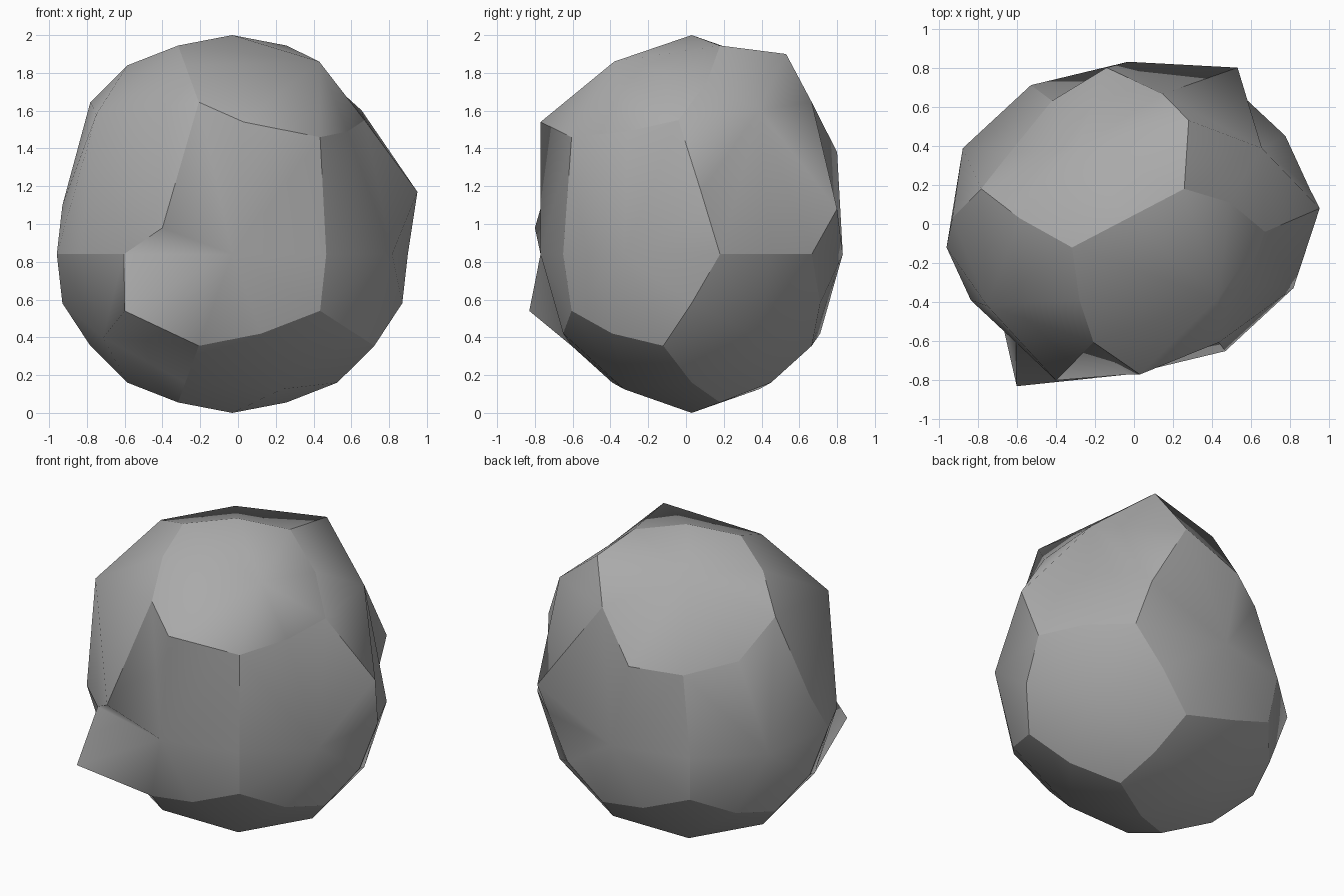
import bpy
import bmesh
import math
from mathutils import Matrix, Vector

# Remove the default object only
default_cube = bpy.data.objects.get("Cube")
if default_cube:
    bpy.data.objects.remove(default_cube, do_unlink=True)

GOLDEN = (1 + math.sqrt(5)) / 2
SIGNS = (-1, 1)


def make_material(name, grey):
    """Plain matte material with one flat colour."""
    material = bpy.data.materials.new(name)
    material.use_nodes = True
    colour = (grey, grey, grey, 1)
    material.diffuse_color = colour
    shader = material.node_tree.nodes["Principled BSDF"]
    shader.inputs["Base Color"].default_value = colour
    shader.inputs["Roughness"].default_value = 0.9
    return material


def add_dodecahedron(bm):
    """Twelve pentagons with one edge lying level at the top."""
    short, long = 1 / GOLDEN, GOLDEN
    for a in SIGNS:
        for b in SIGNS:
            bm.verts.new((a * short, 0, b * long))
            bm.verts.new((0, a * long, b * short))
            bm.verts.new((a * long, b * short, 0))
            for c in SIGNS:
                bm.verts.new((a, b, c))
    bmesh.ops.convex_hull(bm, input=bm.verts[:])
    bmesh.ops.dissolve_limit(bm, angle_limit=math.radians(5),
                             verts=bm.verts[:], edges=bm.edges[:])
    bmesh.ops.recalc_face_normals(bm, faces=bm.faces[:])


def round_out(bm):
    """Split edges and facets, then push every corner onto the unit sphere."""
    bmesh.ops.bisect_edges(bm, edges=bm.edges[:], cuts=1)
    fans = bmesh.ops.poke(bm, faces=bm.faces[:])
    centres = set(fans["verts"])
    for vert in bm.verts:
        vert.co.normalize()
    # Ridges between the pentagons stay crisp
    for edge in bm.edges:
        edge.smooth = not centres.isdisjoint(edge.verts)
    for face in bm.faces:
        face.smooth = True


def shape_boulder(bm):
    """Turn and squash the ball, and lift its upper part to a taller crown."""
    bm.transform(Matrix.Rotation(math.atan(1 / GOLDEN), 4, "Z"))
    for vert in bm.verts:
        x, y, z = vert.co
        lift = 0.32 if z > 0.33 else 0
        vert.co = (0.946 * x - 0.03, 0.8 * y + 0.03, 0.84 * (z + 1) + lift)


def chip(bm, corners):
    """Move the nearest corner of the boulder to each chipped position."""
    for corner in map(Vector, corners):
        nearest = min(bm.verts, key=lambda vert: (vert.co - corner).length)
        nearest.co = corner


# Irregular corners of the crown
crown_chips = [
    (.43, -.38, 1.86), (.28, .53, 1.9), (.49, .11, 1.75),
]

# Irregular corners of the shoulders
shoulder_chips = [
    (.67, -.04, 1.55), (.58, -.31, 1.49), (.03, -.77, 1.54),
    (-.75, -.42, 1.58), (-.14, .8, 1.38), (-.64, .36, 1.38), (-.42, .63, 1.33),
]

# Irregular corners of the sides, with the spur at the lower front
side_chips = [
    (.53, .8, 1.08), (.95, .08, 1.17), (-.4, -.8, .98), (-.6, -.83, .54),
]

# Boulder
bm = bmesh.new()
add_dodecahedron(bm)
round_out(bm)
shape_boulder(bm)
chip(bm, crown_chips + shoulder_chips + side_chips)
mesh = bpy.data.meshes.new("boulder")
bm.to_mesh(mesh)
bm.free()
mesh.materials.append(make_material("stone grey", 0.4))
boulder = bpy.data.objects.new("boulder", mesh)
bpy.context.collection.objects.link(boulder)
